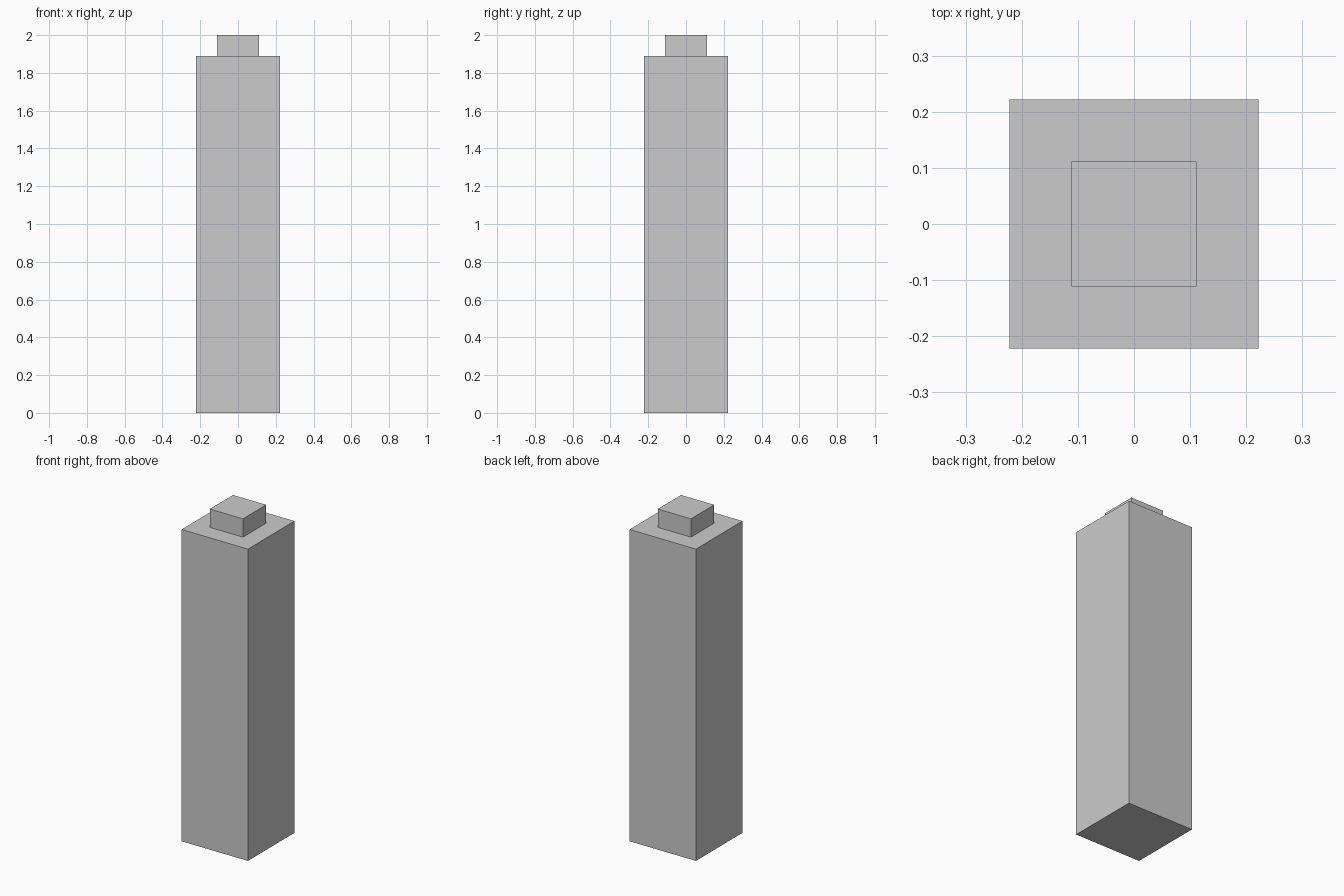
import bpy

if "Cube" in bpy.data.objects:
    bpy.data.objects.remove(bpy.data.objects["Cube"])

UNIT = 2 / 18  # the model sits on a regular 18-step grid


def box(name, width, z_low, z_high):
    height = z_high - z_low
    bpy.ops.mesh.primitive_cube_add(size=1, location=(0, 0, z_low + height / 2))
    obj = bpy.context.object
    obj.name = name
    obj.scale = (width, width, height)
    bpy.ops.object.transform_apply(location=False, rotation=False, scale=True)
    return obj


# Tall square body
box("pillar_body", 4 * UNIT, 0, 17 * UNIT)

# Small square cap on top
box("top_cap", 2 * UNIT, 17 * UNIT, 18 * UNIT)
